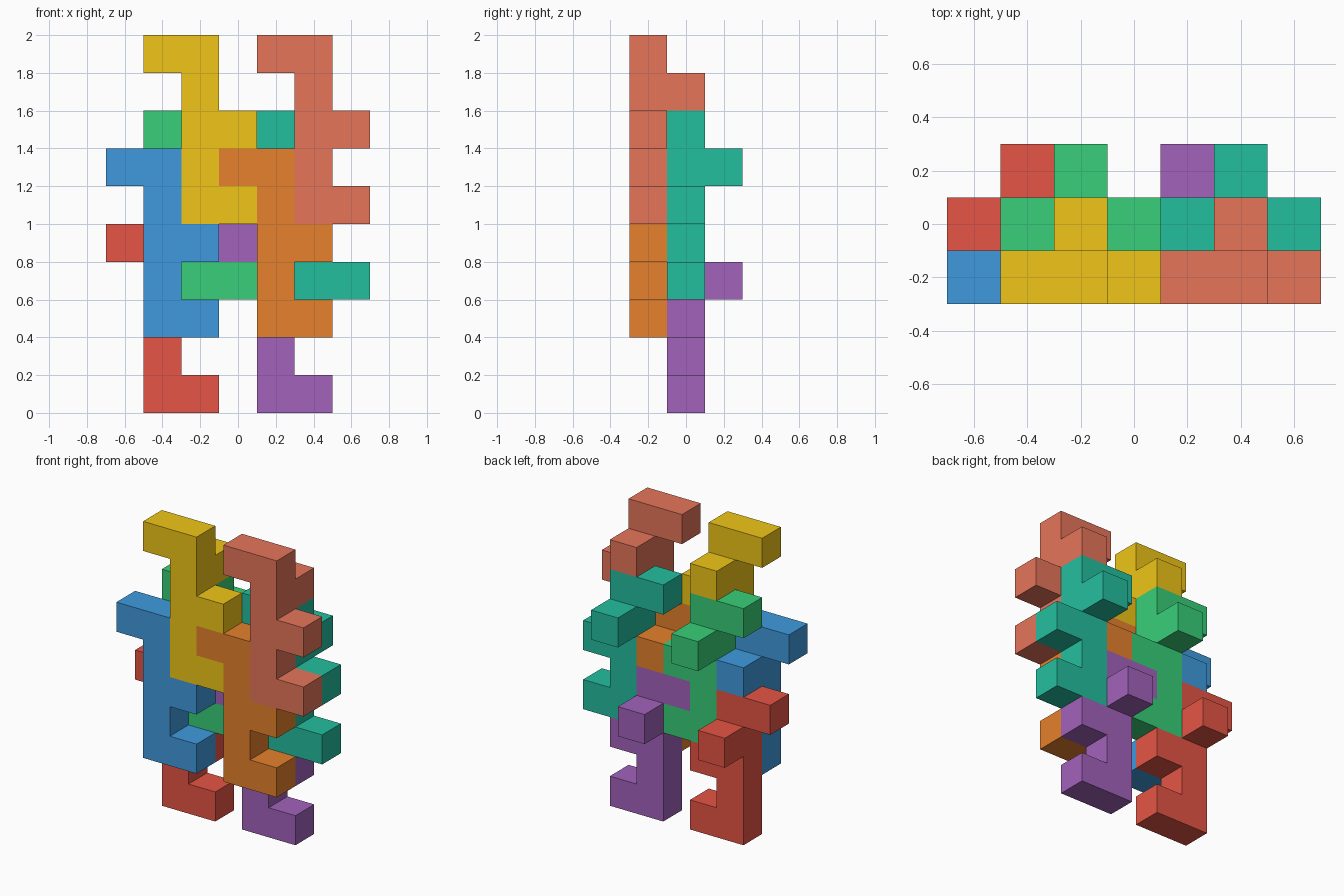
import bpy, bmesh, math
from mathutils import Vector

if "Cube" in bpy.data.objects:
    bpy.data.objects.remove(bpy.data.objects["Cube"])

U = 0.2  # edge of one unit cube

# One interlocking piece: a five-high stem, three side arms and a peg to the back
STEM = [(0, 0, k) for k in range(5)]
ARMS = [(1, 0, 0), (1, 0, 2), (-1, 0, 4)]
PEG = [(0, 1, 3)]
CELLS = set(STEM + ARMS + PEG)


def piece_mesh(name):
    """Outer skin of the piece, with coplanar faces merged."""
    bm = bmesh.new()
    for cell in CELLS:
        for axis in range(3):
            for side in (0, 1):
                n = list(cell)
                n[axis] += 2 * side - 1
                if tuple(n) in CELLS:
                    continue
                corners = []
                for a, b in ((0, 0), (1, 0), (1, 1), (0, 1)):
                    p = Vector(cell)
                    p[axis] += side
                    p[(axis + 1) % 3] += a
                    p[(axis + 2) % 3] += b
                    corners.append(bm.verts.new(p * U))
                bm.faces.new(corners if side else corners[::-1])
    bmesh.ops.remove_doubles(bm, verts=bm.verts, dist=1e-4)
    bmesh.ops.dissolve_limit(bm, angle_limit=math.radians(1),
                             verts=bm.verts, edges=bm.edges)
    bmesh.ops.recalc_face_normals(bm, faces=bm.faces)
    mesh = bpy.data.meshes.new(name)
    bm.to_mesh(mesh)
    bm.free()
    return mesh


def colour(hex_rgb):
    """sRGB hex to linear RGBA."""
    rgb = [int(hex_rgb[i:i + 2], 16) / 255 for i in (0, 2, 4)]
    return [c / 12.92 if c <= 0.04045 else ((c + 0.055) / 1.055) ** 2.4
            for c in rgb] + [1]


# Name, colour, grid position of the stem's lowest cube
PIECES = [
    ("blue_piece", "3f9ade", (1, 0, 2)),
    ("orange_piece", "e6812c", (4, 0, 2)),
    ("yellow_piece", "f0c518", (2, 0, 5)),
    ("salmon_piece", "e6755a", (5, 0, 5)),
    ("red_piece", "e65545", (1, 1, 0)),
    ("purple_piece", "a262bb", (4, 1, 0)),
    ("green_piece", "38cf78", (2, 1, 3)),
    ("teal_piece", "24bf9f", (5, 1, 3)),
]

for name, hex_rgb, (i, j, k) in PIECES:
    obj = bpy.data.objects.new(name, piece_mesh(name))
    obj.location = (-0.7 + i * U, -0.3 + j * U, k * U)
    mat = bpy.data.materials.new(name + "_colour")
    mat.diffuse_color = colour(hex_rgb)
    mat.use_nodes = True
    mat.node_tree.nodes["Principled BSDF"].inputs["Base Color"].default_value = mat.diffuse_color
    obj.data.materials.append(mat)
    bpy.context.collection.objects.link(obj)
